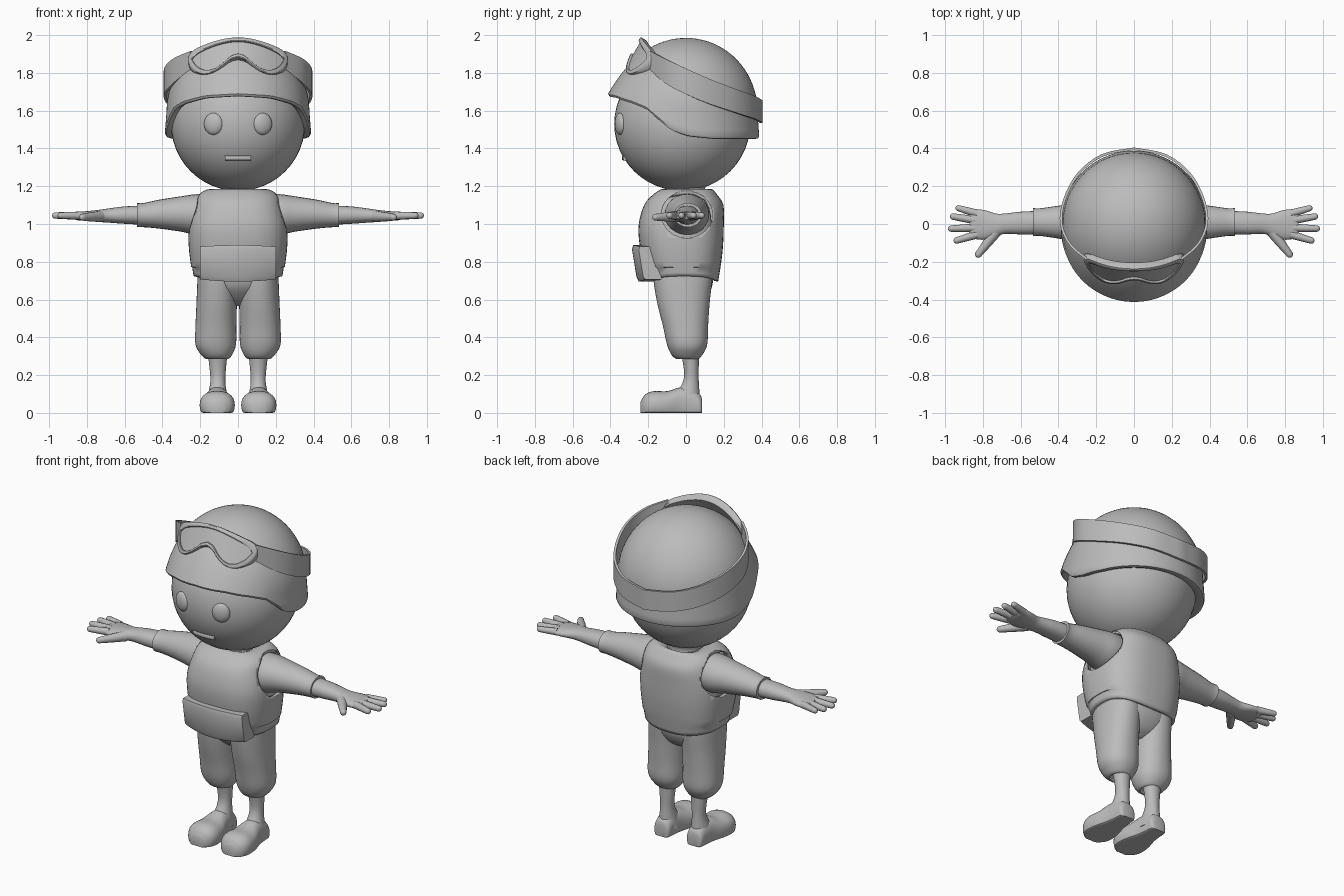
import bpy, bmesh, math
from mathutils import Vector as V

if "Cube" in bpy.data.objects:
    bpy.data.objects.remove(bpy.data.objects["Cube"])

grey = bpy.data.materials.new("matte grey")
grey.diffuse_color = (0.5, 0.5, 0.5, 1)
grey.use_nodes = True
grey.node_tree.nodes["Principled BSDF"].inputs["Base Color"].default_value = grey.diffuse_color


def finish(name, bm, angle=40):
    bmesh.ops.recalc_face_normals(bm, faces=bm.faces)
    me = bpy.data.meshes.new(name)
    bm.to_mesh(me)
    bm.free()
    ob = bpy.data.objects.new(name, me)
    bpy.context.collection.objects.link(ob)
    me.materials.append(grey)
    bpy.ops.object.select_all(action='DESELECT')
    ob.select_set(True)
    bpy.context.view_layer.objects.active = ob
    bpy.ops.object.shade_smooth_by_angle(angle=math.radians(angle))
    return ob


def modify(ob, kind, **props):
    bpy.context.view_layer.objects.active = ob
    m = ob.modifiers.new(kind, kind)
    for k, v in props.items():
        setattr(m, k, v)
    bpy.ops.object.modifier_apply(modifier=m.name)


def spline(rows, n=4):
    """Catmull-Rom through rows of numbers."""
    out = []
    for i in range(len(rows) - 1):
        p = [rows[max(i - 1, 0)], rows[i], rows[i + 1], rows[min(i + 2, len(rows) - 1)]]
        for k in range(n):
            t = k / n
            out.append([0.5 * (2 * b + (c - a) * t + (2 * a - 5 * b + 4 * c - d) * t * t
                               + (3 * b - a - 3 * c + d) * t ** 3) for a, b, c, d in zip(*p)])
    return out + [list(rows[-1])]


def ring(c, u, v, e=2.0, n=32):
    """Superellipse ring around c spanned by u and v."""
    pts = []
    for i in range(n):
        a = 2 * math.pi * i / n
        f = lambda q: math.copysign(abs(q) ** (2 / e), q)
        pts.append(V(c) + V(u) * f(math.cos(a)) + V(v) * f(math.sin(a)))
    return pts


def loft(name, rings, cap=True, closed=True, angle=40):
    bm = bmesh.new()
    vs = [[bm.verts.new(p) for p in r] for r in rings]
    n = len(vs[0])
    for a, b in zip(vs, vs[1:]):
        for i in range(n if closed else n - 1):
            j = (i + 1) % n
            bm.faces.new((a[i], a[j], b[j], b[i]))
    if cap:
        bm.faces.new(vs[0])
        bm.faces.new(vs[-1])
    return finish(name, bm, angle)


def upright(name, rows, e=2.0, cap=True, k=1.0, dip=0.0):
    """Loft of rows (z, cx, half width, front y, back y)."""
    rings = []
    for z, cx, hx, f, b in spline(rows):
        rings.append(ring((cx, (f + b) / 2, z), (hx * k, 0, 0), (0, (b - f) / 2 * k, 0), e, 48))
    for r in rings[:3]:
        for p in r:
            p.z += dip * (p.x / 0.24) ** 2
    return loft(name, rings, cap)


def along_x(name, s, rows, e=2.0):
    """Loft of rows (x, cy, cz, ry, rz) on side s."""
    return loft(name, [ring((s * x, y, z), (0, ry, 0), (0, 0, rz), e, 24)
                       for x, y, z, ry, rz in spline(rows)])


def ball(name, c, r, turn=0.0, seg=32):
    bm = bmesh.new()
    bmesh.ops.create_uvsphere(bm, u_segments=seg, v_segments=seg // 2, radius=1)
    for v in bm.verts:
        v.co = V((v.co.x * r[0], v.co.y * r[1], v.co.z * r[2]))
    ob = finish(name, bm)
    ob.location, ob.rotation_euler = c, (0, 0, turn)
    return ob


def digit(name, a, b, ra, rb):
    """Round-ended finger from a to b."""
    a, b = V(a), V(b)
    d = (b - a).normalized()
    u = d.cross(V((0, 0, 1))).normalized()
    w = u.cross(d)
    prof = [(0, ra), (0.5, (ra + rb) / 2)]
    L = (b - a).length
    prof += [((L - rb + rb * math.sin(t)) / L, rb * math.cos(t)) for t in (0, .4, .8, 1.15, 1.4)]
    return loft(name, [ring(a + d * L * t, u * r, w * r, 2, 14) for t, r in prof])


# Head, neck and face
ball("head", (0, -0.02, 1.53), (0.355, 0.36, 0.355), seg=48)
upright("neck", [(1.08, 0, .12, -.11, .12), (1.16, 0, .09, -.085, .1),
                 (1.2, 0, .095, -.09, .105), (1.26, 0, .14, -.13, .14)])
for s in (-1, 1):
    ball("eye", (s * .13, -.348, 1.53), (.052, .026, .058), s * .3)
loft("mouth", [ring((x, -.318 + x * x * 1.5, 1.35), (0, .022, 0), (0, 0, .013), 5, 16)
               for x in (-.07, -.035, 0, .035, .07)])

# Helmet: dome with a rim that is high over the face and low behind
rim_rows = [(0, 1.69), (25, 1.68), (45, 1.65), (58, 1.62), (68, 1.565), (78, 1.51), (92, 1.478),
            (112, 1.465), (180, 1.465)]


def rim_height(deg):
    for (a, za), (b, zb) in zip(rim_rows, rim_rows[1:]):
        if deg <= b:
            return za + (zb - za) * (deg - a) / (b - a)
    return rim_rows[-1][1]


cols, N = [], 80
for i in range(N):
    a = 2 * math.pi * i / N
    deg = math.degrees(min(a, 2 * math.pi - a))
    zr = rim_height(deg)
    end = math.acos((zr - 1.6) / .385) if zr > 1.6 else math.pi / 2 + (1.6 - zr) / .385
    front = max(0, math.cos(a)) ** 1.2
    col = []
    for k in range(1, 25):
        t = k / 24
        phi = end * t
        if phi < math.pi / 2:
            r, z = .378 * math.sin(phi), 1.6 + .385 * math.cos(phi)
        else:
            z = 1.6 - .385 * (phi - math.pi / 2)
            r = .378 + .07 * (1.6 - z)
        col.append((r + .045 * front * t ** 4, z))
    r, z = col[-1]
    col += [(r - .006, z - .012), (r - .02, z - .014), (r - .07, z + .01)]
    cols.append([V((r * math.sin(a), -r * math.cos(a), z)) for r, z in col])
loft("helmet", [[V((0, 0, 1.985))] * N] + [list(r) for r in zip(*cols)], cap=False)

# Goggle strap: (x, y, z, half height) from centre back to the goggles
half = spline([(0, .405, 1.595, .06), (.17, .37, 1.615, .06), (.30, .27, 1.65, .062),
               (.375, .13, 1.70, .066), (.392, 0, 1.755, .068), (.345, -.11, 1.81, .065),
               (.255, -.19, 1.865, .05)])
path = [(-x, y, z, h) for x, y, z, h in half[:0:-1]] + half
rings = []
for x, y, z, h in path:
    k = 1 - .014 / math.hypot(x, y)
    rings.append([V((x, y, z + h)), V((x, y, z - h)), V((x * k, y * k, z - h)), V((x * k, y * k, z + h))])
loft("goggle_strap", rings)

# Goggles: columns (x, top, bottom) bent around the helmet
side = spline([(0, 1.99, 1.885), (.04, 1.988, 1.872), (.08, 1.981, 1.84), (.13, 1.968, 1.808),
               (.18, 1.95, 1.797), (.22, 1.932, 1.808), (.248, 1.912, 1.83), (.262, 1.888, 1.86)], 3)
gcols = [(-x, t, b) for x, t, b in side[:0:-1]] + side


def goggle_ring(inset, depth):
    top, bot = [], []
    for x, t, b in gcols:
        m = min(inset, .35 * (t - b))
        X = x * (1 - inset / .262)
        for z, out in ((t - m, top), (b + m, bot)):
            y = -.235 - (2 - z) * .58 + 1.6 * X * X
            out.append(V((X, y + .86 * depth, z - .5 * depth)))
    return top, bot


loops = []
for inset, depth in ((.004, .045), (0, .035), (0, .004), (.004, 0), (.017, 0), (.02, .004), (.02, .014)):
    t, b = goggle_ring(inset, depth)
    loops.append(t + b[::-1])
loft("goggle_frame", loops, cap=False)
for nm, args in (("goggle_lens", (.019, .012)), ("goggle_back", (.004, .044))):
    t, b = goggle_ring(*args)
    loft(nm, [t, b], cap=False, closed=False)

# Vest with armholes, and the shirt body inside it
vest_rows = [(.695, 0, .235, -.19, .17), (.8, 0, .252, -.225, .187), (.9, 0, .262, -.247, .197),
             (1.0, 0, .26, -.25, .2), (1.1, 0, .235, -.222, .198), (1.155, 0, .212, -.175, .165),
             (1.185, 0, .15, -.125, .135), (1.165, 0, .09, -.09, .1)]
vest = upright("vest", vest_rows, 2.6, cap=False, dip=.03)
modify(vest, 'SOLIDIFY', thickness=.02, offset=-1)
for s in (-1, 1):
    cutter = loft("armhole_cutter", [ring((s * x, .005, 1.05), (0, .135, 0), (0, 0, .124), 2, 32)
                                     for x in (.185, .4)])
    modify(vest, 'BOOLEAN', object=cutter, operation='DIFFERENCE', solver='EXACT')
    bpy.data.objects.remove(cutter)
upright("shirt_body", [(z if z < 1.15 else z - .02, c, w, f, b) for z, c, w, f, b in vest_rows[1:7]],
        2.4, k=.87)

# Belly pouch wrapped around the vest front
rings = []
for i in range(-8, 9):
    x = .2 * i / 8
    b = .9 * x * x
    rings.append([V((x, -.25 + b, .695 + .3 * x * x)), V((x, -.262 + b, .72)),
                  V((x, -.286 + b, .865)), V((x, -.28 + b, .888 - .2 * x * x)),
                  V((x, -.15, .888 - .2 * x * x)), V((x, -.13, .695 + .3 * x * x))])
loft("belly_pouch", rings)

# Trousers
upright("trouser_hips", [(.565, 0, .05, -.05, .05), (.6, 0, .13, -.1, .1), (.66, 0, .195, -.155, .135),
                         (.72, 0, .215, -.175, .145), (.8, 0, .22, -.18, .15)], 2.3)
for s in (-1, 1):
    upright("trouser_leg", [(.31, s * .108, .04, -.03, .05), (.285, s * .11, .055, -.045, .06),
                            (.305, s * .113, .08, -.075, .085), (.36, s * .118, .107, -.1, .112),
                            (.46, s * .117, .108, -.122, .117), (.58, s * .113, .107, -.152, .125),
                            (.7, s * .11, .105, -.172, .138), (.76, s * .11, .1, -.17, .135)], 2.2)
    # Shin flowing into the foot
    upright("shin", [(.04, s * .108, .06, -.06, .075), (.1, s * .108, .05, -.05, .072),
                     (.16, s * .107, .04, -.018, .068), (.22, s * .107, .042, -.01, .067),
                     (.34, s * .108, .055, -.03, .07)])
    foot = []
    for y, w, h in spline([(.086, .03, .06), (.076, .05, .095), (.03, .056, .13), (-.03, .065, .135),
                           (-.1, .086, .115), (-.17, .093, .115), (-.215, .076, .098), (-.24, .04, .06)]):
        r = ring((s * .11, y, h * .35), (w, 0, 0), (0, 0, h * .65), 2.3, 28)
        for p in r:
            p.z = max(p.z, 0)
        foot.append(r)
    loft("foot", foot)

    # Sleeve, forearm and hand
    along_x("sleeve", s, [(.12, .005, 1.05, .11, .11), (.22, .005, 1.05, .118, .108),
                          (.3, .008, 1.053, .103, .094), (.42, .01, 1.052, .084, .076),
                          (.5, .01, 1.047, .073, .064), (.535, .01, 1.047, .075, .064)])
    along_x("forearm", s, [(.48, .008, 1.047, .062, .052), (.6, .005, 1.047, .06, .046),
                           (.68, .002, 1.045, .054, .038), (.73, -.005, 1.043, .06, .033),
                           (.79, -.005, 1.042, .078, .027), (.85, 0, 1.042, .078, .022),
                           (.87, 0, 1.042, .066, .016)], 2.2)
    for a, b, r in (((.83, .055), (.945, .088), .019), ((.84, .02), (.975, .042), .02),
                    ((.84, -.02), (.985, -.025), .02), ((.83, -.055), (.955, -.092), .02)):
        digit("finger", (s * a[0], a[1], 1.044), (s * b[0], b[1], 1.045), r + .002, r - .003)
    digit("thumb", (s * .73, -.04, 1.04), (s * .835, -.175, 1.035), .03, .018)
